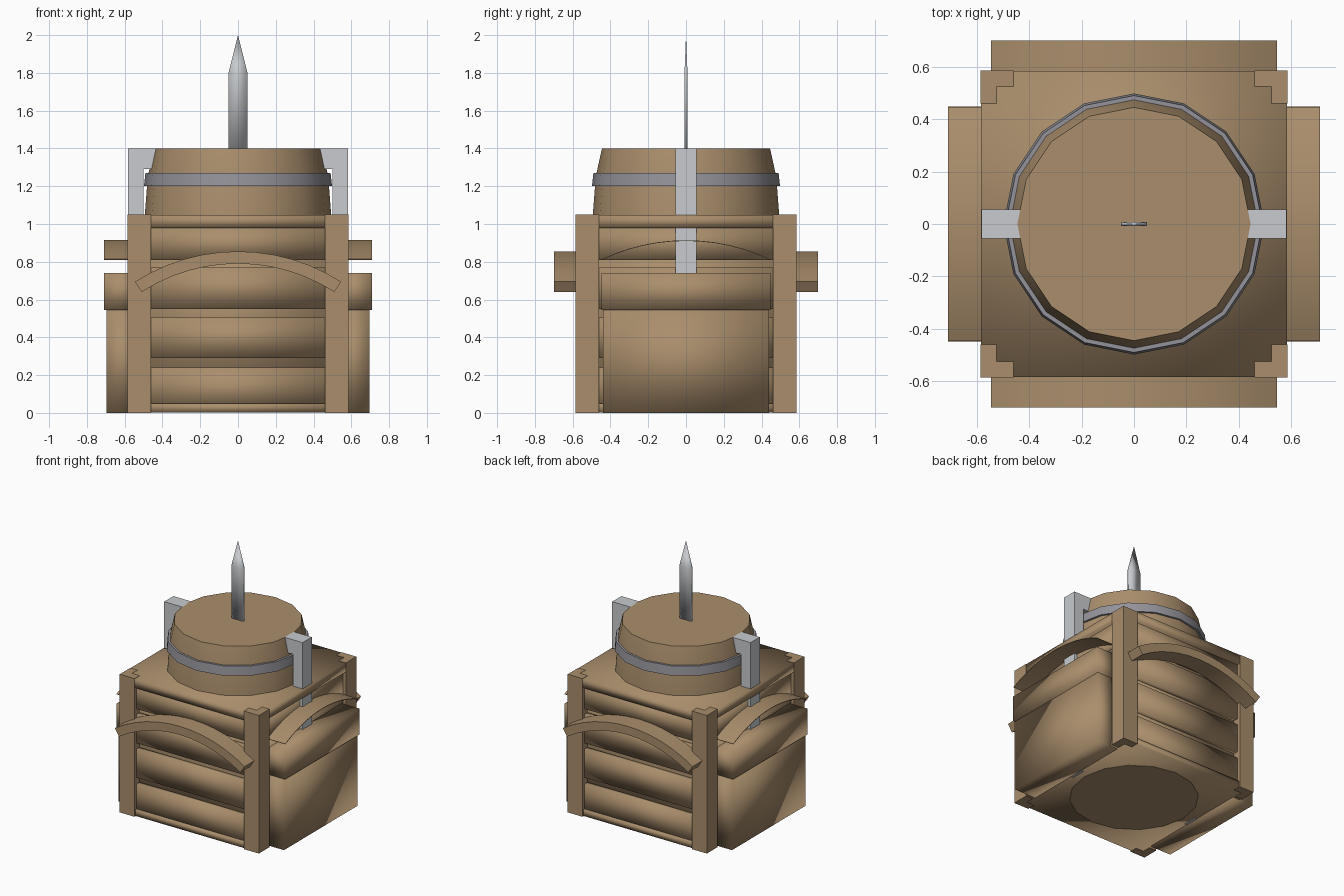
import bpy, bmesh, math

cube = bpy.data.objects.get("Cube")
if cube:
    bpy.data.objects.remove(cube, do_unlink=True)


def material(name, rgb):
    m = bpy.data.materials.new(name)
    m.use_nodes = True
    col = (*rgb, 1)
    m.diffuse_color = col
    m.node_tree.nodes["Principled BSDF"].inputs["Base Color"].default_value = col
    return m


WOOD = material("brown wood", (0.40, 0.27, 0.15))
STEEL = material("light steel", (0.58, 0.60, 0.62))
IRON = material("dark iron", (0.29, 0.29, 0.32))


def finish(name, bm, mat, sharp=None):
    """Turn a bmesh into a smooth shaded object; sharp keeps edges over that angle."""
    bmesh.ops.recalc_face_normals(bm, faces=bm.faces)
    for f in bm.faces:
        f.smooth = True
    if sharp:
        for e in bm.edges:
            if len(e.link_faces) == 2 and e.calc_face_angle() > math.radians(sharp):
                e.smooth = False
    mesh = bpy.data.meshes.new(name)
    bm.to_mesh(mesh)
    bm.free()
    mesh.materials.append(mat)
    ob = bpy.data.objects.new(name, mesh)
    bpy.context.collection.objects.link(ob)
    return ob


def box(name, x, y, z, mat=WOOD, sharp=None):
    bm = bmesh.new()
    bmesh.ops.create_cube(bm, size=1)
    for v in bm.verts:
        v.co = [lo + (c + 0.5) * (hi - lo) for c, (lo, hi) in zip(v.co, (x, y, z))]
    return finish(name, bm, mat, sharp)


def prism(name, pts, push, place, mat=WOOD, sharp=None):
    """Extrude a closed 2D outline; place maps (a, b, depth) to x, y, z."""
    bm = bmesh.new()
    rings = [[bm.verts.new(place(a, b, d)) for a, b in pts] for d in push]
    n = len(pts)
    for i in range(n):
        j = (i + 1) % n
        bm.faces.new((rings[0][i], rings[0][j], rings[1][j], rings[1][i]))
    caps = [bm.faces.new(r) for r in rings]
    bmesh.ops.triangulate(bm, faces=caps)
    return finish(name, bm, mat, sharp)


def lathe(name, profile, mat, closed=False, sides=16):
    bm = bmesh.new()
    rings = []
    for r, z in profile:
        rings.append([bm.verts.new((r * math.cos(t), r * math.sin(t), z))
                      for t in (2 * math.pi * i / sides for i in range(sides))])
    pairs = list(zip(rings, rings[1:] + rings[:1])) if closed else list(zip(rings, rings[1:]))
    for a, b in pairs:
        for i in range(sides):
            j = (i + 1) % sides
            bm.faces.new((a[i], a[j], b[j], b[i]))
    if not closed:
        bm.faces.new(rings[0])
        bm.faces.new(rings[-1])
    return finish(name, bm, mat, 40)


def arc_strip(half, rise, low, thick, steps=12):
    """Outline of a bent strip, arched upward."""
    radius = (half ** 2 + rise ** 2) / (2 * rise)
    reach = math.asin(half / radius)
    angles = [reach * (2 * i / steps - 1) for i in range(steps + 1)]

    def ring(r, order):
        return [(r * math.sin(t), low + rise - radius + r * math.cos(t)) for t in order]
    return ring(radius + thick, angles) + ring(radius, angles[::-1])


# Barrel with closed lid and an iron hoop
lathe("barrel", [(0.445, 0.002), (0.475, 0.2), (0.5, 0.45), (0.51, 0.7),
                 (0.497, 1.0), (0.478, 1.25), (0.445, 1.4)], WOOD)
lathe("barrel_hoop", [(0.47, 1.2), (0.498, 1.2), (0.49, 1.27), (0.46, 1.27)], IRON, closed=True)

# Crate core, floor and top board
box("crate_core", (-0.525, 0.525), (-0.525, 0.525), (0.004, 1.0))
box("crate_floor", (-0.575, 0.575), (-0.575, 0.575), (0.003, 0.05))
box("crate_top", (-0.584, 0.584), (-0.584, 0.584), (0.98, 1.048))

# L-shaped corner posts
ell = [(0.585, 0.585), (0.46, 0.585), (0.46, 0.525),
       (0.525, 0.525), (0.525, 0.46), (0.585, 0.46)]
for sx in (-1, 1):
    for sy in (-1, 1):
        prism("corner_post", ell, (0, 1.05),
              lambda a, b, d: (a * sx, b * sy, d), sharp=60)

# Slats on all four walls
SLATS = [(0.02, 0.24), (0.29, 0.505), (0.55, 0.77), (0.81, 0.98)]
for s in (-1, 1):
    wall = sorted((s * 0.51, s * 0.56))
    for z in SLATS:
        box("slat", (-0.46, 0.46), wall, z)
        box("side_slat", wall, (-0.46, 0.46), z)

# Arched handles on front and back
handle = arc_strip(0.51, 0.15, 0.64, 0.065)
for s in (-1, 1):
    prism("arched_handle", handle, (s * 0.56, s * 0.7),
          lambda a, b, d: (a, d, b), sharp=50)

# Side bins, each with a rim block and a thin arched cover above
cover = arc_strip(0.445, 0.1, 0.81, 0.004)
for s in (-1, 1):
    box("side_bin", sorted((s * 0.52, s * 0.695)), (-0.44, 0.44), (0, 0.55))
    box("bin_rim", sorted((s * 0.52, s * 0.71)), (-0.448, 0.448), (0.545, 0.74))
    prism("bin_cover", cover, (s * 0.55, s * 0.71),
          lambda a, b, d: (d, a, b), sharp=50)

# Steel brackets hooked over the barrel rim
hook = [(0.5, 0), (0.582, 0), (0.582, 1.4), (0.43, 1.4), (0.43, 1.29), (0.5, 1.29)]
for s in (-1, 1):
    prism("bracket", hook, (-0.055, 0.055),
          lambda a, b, d: (a * s, d, b), STEEL, 50)

# Flat spike standing on the lid
bm = bmesh.new()
rows = [[bm.verts.new((x, y, z)) for x, y in
         ((-0.05, -0.008), (0.05, -0.008), (0.05, 0.008), (-0.05, 0.008))]
        for z in (1.38, 1.8)]
tip = bm.verts.new((0, 0, 2))
bm.faces.new(rows[0])
for i in range(4):
    j = (i + 1) % 4
    bm.faces.new((rows[0][i], rows[0][j], rows[1][j], rows[1][i]))
    bm.faces.new((rows[1][i], rows[1][j], tip))
finish("spike", bm, STEEL)
